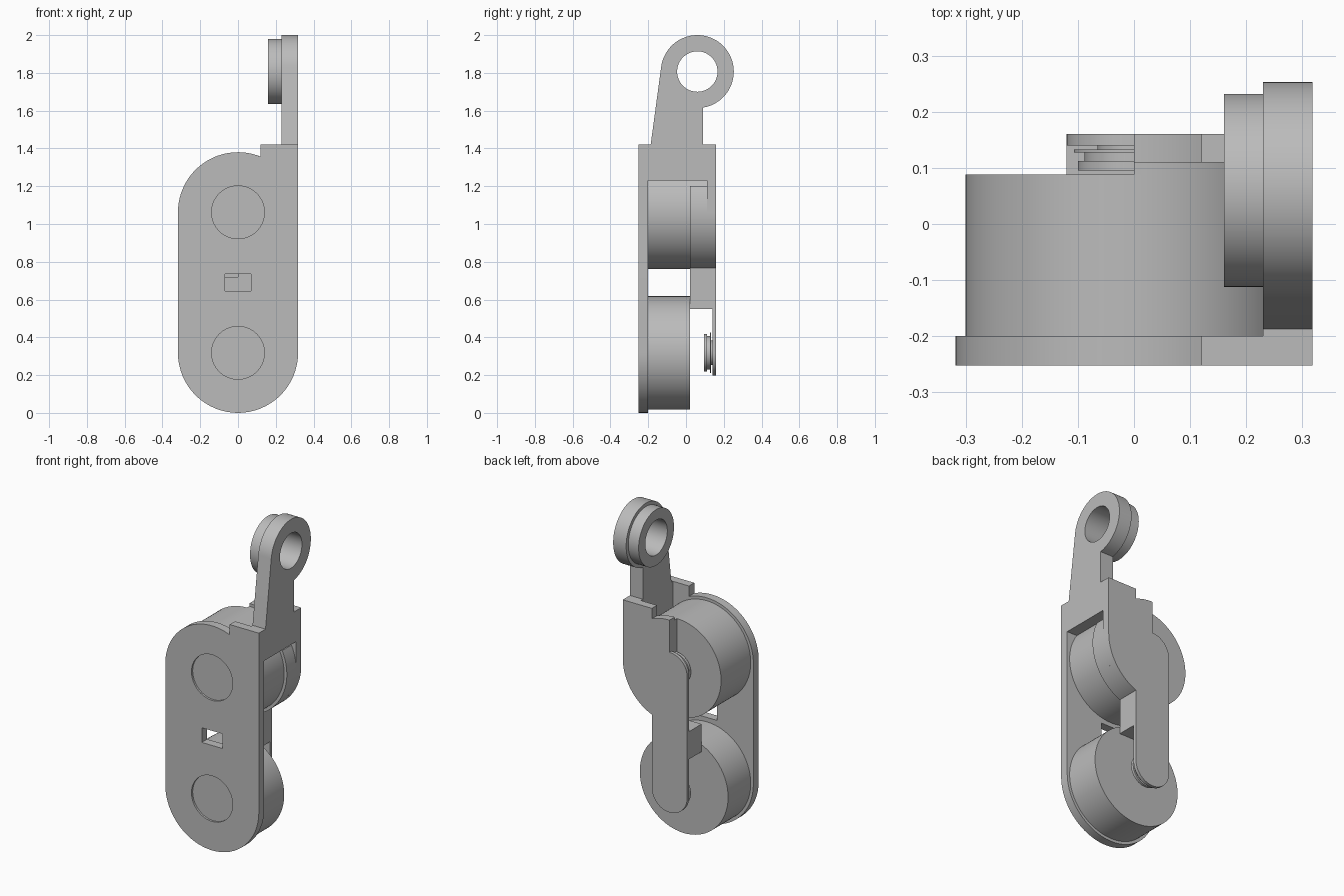
import bpy, bmesh, math
from math import pi, cos, sin, asin, sqrt
from mathutils import Vector

cube = bpy.data.objects.get("Cube")
if cube:
    bpy.data.objects.remove(cube, do_unlink=True)

grey = bpy.data.materials.new("plain_grey")
grey.use_nodes = True
COLOUR = (0.5, 0.5, 0.5, 1)
grey.diffuse_color = COLOUR
grey.node_tree.nodes["Principled BSDF"].inputs["Base Color"].default_value = COLOUR

R, WHEEL_R, STRAP = 0.318, 0.30, 0.12   # plate, wheel and strap half widths
LOW, HIGH = 0.318, 1.062                # axle heights
TOP, FRONT, BACK = 1.42, -0.252, 0.16


def arc(cx, cz, r, start, end, steps=32):
    return [(cx + r * cos(start + (end - start) * i / steps),
             cz + r * sin(start + (end - start) * i / steps)) for i in range(steps + 1)]


def circle(cx, cz, r, steps=64):
    return arc(cx, cz, r, 0, 2 * pi, steps)[:-1]


def rect(a0, a1, b0, b1):
    return [(a0, b0), (a1, b0), (a1, b1), (a0, b1)]


def prism(name, outline, lo, hi, holes=(), axis="y"):
    """Extrude a 2D outline with holes along y (points are x,z) or x (points are y,z)."""
    bm = bmesh.new()
    edges = []
    for loop in (outline, *holes):
        verts = [bm.verts.new((a, lo, b) if axis == "y" else (lo, a, b)) for a, b in loop]
        edges += [bm.edges.new((v, verts[i - 1])) for i, v in enumerate(verts)]
    bmesh.ops.triangle_fill(bm, edges=edges, use_beauty=True)
    ext = bmesh.ops.extrude_face_region(bm, geom=bm.faces[:], use_keep_orig=True)
    shift = Vector((0, hi - lo, 0)) if axis == "y" else Vector((hi - lo, 0, 0))
    bmesh.ops.translate(bm, vec=shift, verts=[e for e in ext["geom"] if isinstance(e, bmesh.types.BMVert)])
    bmesh.ops.recalc_face_normals(bm, faces=bm.faces[:])
    mesh = bpy.data.meshes.new(name)
    bm.to_mesh(mesh)
    bm.free()
    mesh.materials.append(grey)
    ob = bpy.data.objects.new(name, mesh)
    bpy.context.collection.objects.link(ob)
    bpy.ops.object.select_all(action="DESELECT")
    ob.select_set(True)
    bpy.context.view_layer.objects.active = ob
    bpy.ops.object.shade_smooth_by_angle(angle=math.radians(30))
    return ob


# Front plate: rounded slot shape with a raised corner, two recesses and a window
corner = math.acos(STRAP / R)
front_outline = (arc(0, LOW, R, pi, 2 * pi) + [(R, TOP), (STRAP, TOP)]
                 + arc(0, HIGH, R, corner, pi))
prism("front_plate", front_outline, FRONT, -0.2,
      [circle(0, LOW, 0.14), circle(0, HIGH, 0.14), rect(-0.07, 0.07, 0.645, 0.735)])
for name, z in (("lower", LOW), ("upper", HIGH)):
    prism(name + "_recess_floor", circle(0, z, 0.14), FRONT + 0.012, -0.2)

# Wheels, with the upper one deeper on its left half
prism("lower_wheel", circle(0, LOW, WHEEL_R, 96), -0.2, 0.02)
prism("upper_wheel", circle(0, HIGH, WHEEL_R, 96), -0.2, 0.088)
prism("upper_wheel_left_half", arc(0, HIGH, WHEEL_R, -pi / 2, pi / 2, 48), 0.08, 0.11)

# Back plate: half housing, and a thin strap hanging from it
half_top = arc(0, HIGH, R, pi / 2, corner, 12)
half_bottom = arc(0, HIGH, R, 0, -pi / 2)
prism("back_plate", half_top + [(STRAP, TOP), (R, TOP)] + half_bottom, 0.11, BACK)
prism("back_strap", arc(0, LOW, STRAP, pi, 2 * pi) + arc(0, HIGH, STRAP, 0, pi), 0.14, BACK)

# Rounded side filler behind the wheel, and the block between the wheels
cut = asin((1.2 - HIGH) / R)
prism("side_filler", [(0, 1.2)] + arc(0, HIGH, R, cut, -pi / 2), 0.02, 0.11)
prism("spacer_left", rect(0, STRAP, 0.55, 0.80), 0.02, 0.14)
prism("spacer_right", rect(-STRAP, 0, 0.55, 0.72), 0.02, 0.14)

# Stepped hubs on the inside of the strap
for name, z in (("lower", LOW), ("upper", HIGH)):
    for part, r, y0, y1 in (("hub", 0.1, 0.095, 0.112), ("hub_neck", 0.088, 0.112, 0.127),
                            ("hub_flange", 0.107, 0.127, 0.133), ("hub_stem", 0.065, 0.133, 0.14)):
        prism(name + "_" + part, circle(0, z, r), y0, y1)

# Side wall joining the two plates
prism("side_wall", rect(-0.2, 0.11, 1.23, TOP), 0.23, R, axis="x")

# Arm with an eye at the top: its front edge runs tangent to the eye
EY, EZ, ER, HOLE = 0.06, 1.807, 0.193, 0.107
foot = Vector((-0.187 - EY, TOP - EZ))
tangent = math.atan2(foot.y, foot.x) % (2 * pi) - math.acos(ER / foot.length)
drop = -math.acos((0.09 - EY) / ER)
prism("arm", [(0.09, TOP)] + arc(EY, EZ, ER, drop, tangent, 56) + [(-0.187, TOP)],
      0.23, R, [circle(EY, EZ, HOLE)], axis="x")
prism("arm_boss", circle(EY, EZ, 0.172), 0.16, 0.23, [circle(EY, EZ, HOLE)], axis="x")
